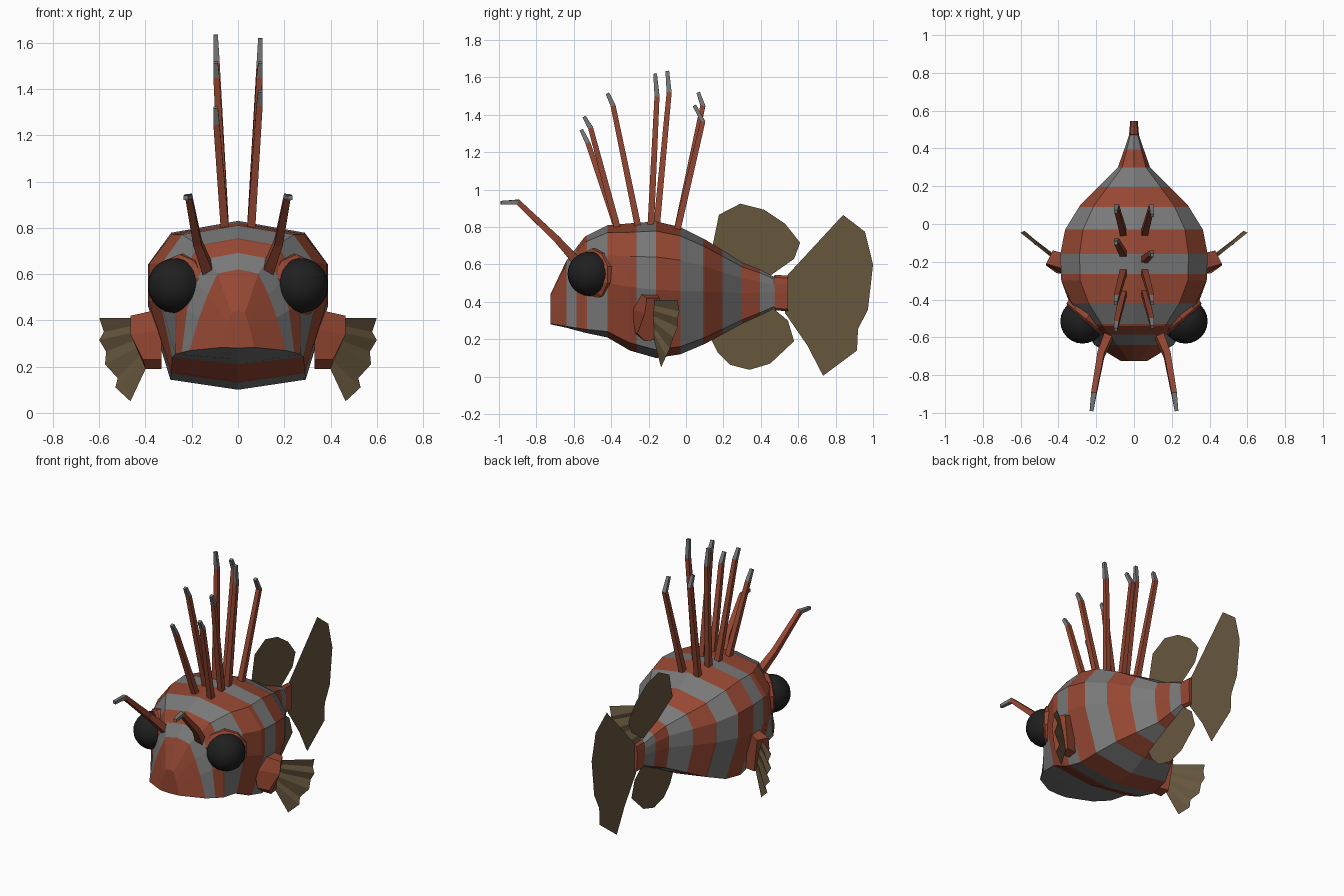
import bpy, bmesh, math
from mathutils import Vector

if "Cube" in bpy.data.objects:
    bpy.data.objects.remove(bpy.data.objects["Cube"])


def material(name, rgb):
    m = bpy.data.materials.new(name)
    m.diffuse_color = (*rgb, 1)
    m.use_nodes = True
    m.node_tree.nodes["Principled BSDF"].inputs["Base Color"].default_value = m.diffuse_color
    return m


ORANGE = material("rust orange", (0.30, 0.063, 0.032))
GREY = material("stripe grey", (0.19, 0.19, 0.19))
KHAKI = material("fin khaki", (0.135, 0.095, 0.048))
BLACK = material("eye black", (0.014, 0.014, 0.014))


def finish(bm, name, mats, normals=True):
    if normals:
        bmesh.ops.recalc_face_normals(bm, faces=bm.faces)
    me = bpy.data.meshes.new(name)
    bm.to_mesh(me)
    bm.free()
    for m in mats:
        me.materials.append(m)
    ob = bpy.data.objects.new(name, me)
    bpy.context.collection.objects.link(ob)
    return ob


def loft(bm, rings):
    """Skin a list of equal-length closed rings and cap both ends."""
    vr = [[bm.verts.new(p) for p in r] for r in rings]
    faces = []
    for a, b in zip(vr, vr[1:]):
        n = len(a)
        faces.append([bm.faces.new((a[i], a[(i + 1) % n], b[(i + 1) % n], b[i])) for i in range(n)])
    bm.faces.new(vr[0])
    bm.faces.new(vr[-1])
    return faces


# Body: y, top z, bottom z, half width, amount of wedge-shaped face section
STATIONS = [
    (-0.725, 0.44, 0.28, 0.07, 1), (-0.64, 0.62, 0.262, 0.21, 1),
    (-0.54, 0.75, 0.235, 0.30, 0.6), (-0.42, 0.81, 0.21, 0.355, 0.2),
    (-0.30, 0.82, 0.14, 0.385, 0), (-0.16, 0.83, 0.10, 0.39, 0),
    (-0.03, 0.80, 0.12, 0.365, 0), (0.10, 0.735, 0.175, 0.285, 0),
    (0.30, 0.61, 0.285, 0.085, 0), (0.40, 0.57, 0.33, 0.05, 0),
    (0.47, 0.535, 0.365, 0.026, 0), (0.475, 0.545, 0.355, 0.026, 0),
    (0.545, 0.54, 0.35, 0.02, 0)]
ROUND = [(0.74, 0.93), (1, 0.74), (1, 0.5), (0.75, 0.06)]
WEDGE = [(0.42, 0.95), (0.62, 0.7), (0.8, 0.42), (1, 0.02)]


def body_ring(y, top, bot, w, t):
    h = top - bot
    side = [(w * (a + (c - a) * t), bot + h * (b + (d - b) * t))
            for (a, b), (c, d) in zip(ROUND, WEDGE)]
    return ([(0, y, top)] + [(x, y, z) for x, z in side] + [(0, y, bot)]
            + [(-x, y, z) for x, z in reversed(side)])


bm = bmesh.new()
loft(bm, [body_ring(*s) for s in STATIONS])
bmesh.ops.recalc_face_normals(bm, faces=bm.faces)
# Cut the stripes across the body and alternate their colours
STRIPES = [-0.64, -0.585, -0.53, -0.42, -0.265, -0.16, -0.03, 0.09, 0.195, 0.30, 0.395, 0.472]
for y in STRIPES:
    bmesh.ops.bisect_plane(bm, geom=bm.verts[:] + bm.edges[:] + bm.faces[:], dist=0.001,
                           plane_co=(0, y, 0), plane_no=(0, 1, 0))
for f in bm.faces:
    c = f.calc_center_median()
    f.material_index = sum(c.y > y for y in STRIPES) % 2
    if c.y < -0.5 and f.normal.z < -0.8:      # lip under the mouth
        f.material_index = 1
finish(bm, "body", [ORANGE, GREY])


def rod(name, path, radii):
    """Four-sided tapering rod with a grey last segment."""
    pts = [Vector(p) for p in path]
    rings = []
    for i, p in enumerate(pts):
        d = (pts[min(i + 1, len(pts) - 1)] - pts[max(i - 1, 0)]).normalized()
        u = Vector((1, 0, 0))
        u = (u - d * u.dot(d)).normalized()
        v = d.cross(u)
        rings.append([p + (u * math.cos(k * math.pi / 2 + math.pi / 4)
                           + v * math.sin(k * math.pi / 2 + math.pi / 4)) * radii[i] for k in range(4)])
    bm = bmesh.new()
    for f in loft(bm, rings)[-1]:
        f.material_index = 1
    bm.faces.ensure_lookup_table()
    bm.faces[-1].material_index = 1
    finish(bm, name, [ORANGE, GREY])


# Back spines: base y, bend y, bend z, tip y, tip z
LEFT = [(-0.36, -0.525, 1.25, -0.56, 1.32), (-0.25, -0.39, 1.45, -0.42, 1.515),
        (-0.16, -0.09, 1.52, -0.10, 1.635), (-0.05, 0.09, 1.45, 0.065, 1.52)]
RIGHT = [(-0.36, -0.51, 1.33, -0.545, 1.39), (-0.25, -0.39, 1.45, -0.42, 1.515),
         (-0.19, -0.155, 1.50, -0.165, 1.62), (-0.05, 0.09, 1.365, 0.045, 1.45)]
for side, s, rows in (("left", -1, LEFT), ("right", 1, RIGHT)):
    for i, (y0, y1, z1, y2, z2) in enumerate(rows):
        rod(f"spine_{side}_{i + 1}", [(s * 0.055, y0, 0.77), (s * 0.093, y1, z1), (s * 0.097, y2, z2)],
            [0.025, 0.019, 0.014])

# Paired parts
for side, s in (("left", -1), ("right", 1)):
    # Brow horn
    rod(f"horn_{side}", [(s * 0.115, -0.55, 0.58), (s * 0.175, -0.69, 0.735),
                         (s * 0.213, -0.90, 0.935), (s * 0.225, -0.99, 0.93)],
        [0.036, 0.026, 0.02, 0.014])

    # Eye socket ring, facing outward and forward
    n = Vector((s * 0.63, -0.77, 0)).normalized()
    u = Vector((0, 0, 1)).cross(n)
    c = Vector((s * 0.235, -0.48, 0.545))
    rings = []
    for off, r in ((-0.10, 0.12), (-0.03, 0.145), (0.03, 0.14), (0.05, 0.115)):
        rings.append([c + n * off + r * (u * math.cos(a) + Vector((0, 0, math.sin(a))))
                      for a in (math.tau * (k + 0.5) / 10 for k in range(10))])
    bm = bmesh.new()
    loft(bm, rings)
    finish(bm, f"eye_socket_{side}", [ORANGE])

    # Eyeball
    bpy.ops.mesh.primitive_uv_sphere_add(segments=24, ring_count=16, radius=0.118,
                                         location=(s * 0.272, -0.515, 0.55))
    eye = bpy.context.object
    eye.name = f"eye_{side}"
    eye.data.materials.append(BLACK)
    bpy.ops.object.shade_smooth()

    # Side fin root
    inner = [(0.33, -0.27, 0.23), (0.33, -0.29, 0.36), (0.33, -0.25, 0.45),
             (0.35, -0.16, 0.45), (0.33, -0.16, 0.20), (0.33, -0.22, 0.19)]
    outer = [(0.41, -0.26, 0.23), (0.465, -0.22, 0.34), (0.465, -0.21, 0.42),
             (0.43, -0.14, 0.42), (0.40, -0.15, 0.20), (0.40, -0.22, 0.19)]
    bm = bmesh.new()
    loft(bm, [[(s * x, y, z) for x, y, z in r] for r in (inner, outer)])
    finish(bm, f"side_fin_root_{side}", [ORANGE])

    # Pleated side fin with a jagged rim
    rim = [(0.60, 0.41), (0.58, 0.35), (0.60, 0.315), (0.57, 0.265),
           (0.575, 0.21), (0.52, 0.15), (0.53, 0.11), (0.465, 0.05)]
    bm = bmesh.new()
    a, b = [], []
    for i, (x, z) in enumerate(rim):
        t = i / (len(rim) - 1)
        pleat = 0.014 if i % 2 else -0.014
        a.append(bm.verts.new((s * (0.44 - 0.05 * t), -0.175, 0.41 - 0.2 * t)))
        b.append(bm.verts.new((s * x, -0.16 + (x - 0.45) * 0.85 + pleat, z)))
    for i in range(len(rim) - 1):
        bm.faces.new((a[i], b[i], b[i + 1], a[i + 1]))
    finish(bm, f"side_fin_{side}", [KHAKI])

# Flat centre fins as y, z outlines
FINS = {
    "tail_fin": [(0.53, 0.53), (0.84, 0.865), (0.957, 0.775), (1.0, 0.60), (0.973, 0.36),
                 (0.92, 0.255), (0.914, 0.14), (0.733, 0.005), (0.65, 0.165), (0.53, 0.34)],
    "dorsal_fin": [(0.14, 0.69), (0.176, 0.866), (0.29, 0.925), (0.417, 0.893), (0.53, 0.818),
                   (0.61, 0.717), (0.578, 0.63), (0.45, 0.54), (0.3, 0.58)],
    "belly_fin": [(0.13, 0.21), (0.17, 0.13), (0.235, 0.064), (0.34, 0.037), (0.45, 0.07),
                  (0.578, 0.19), (0.545, 0.30), (0.46, 0.37), (0.29, 0.31)]}
for name, pts in FINS.items():
    bm = bmesh.new()
    bm.faces.new([bm.verts.new((0, y, z)) for y, z in pts])
    finish(bm, name, [KHAKI], normals=False)
